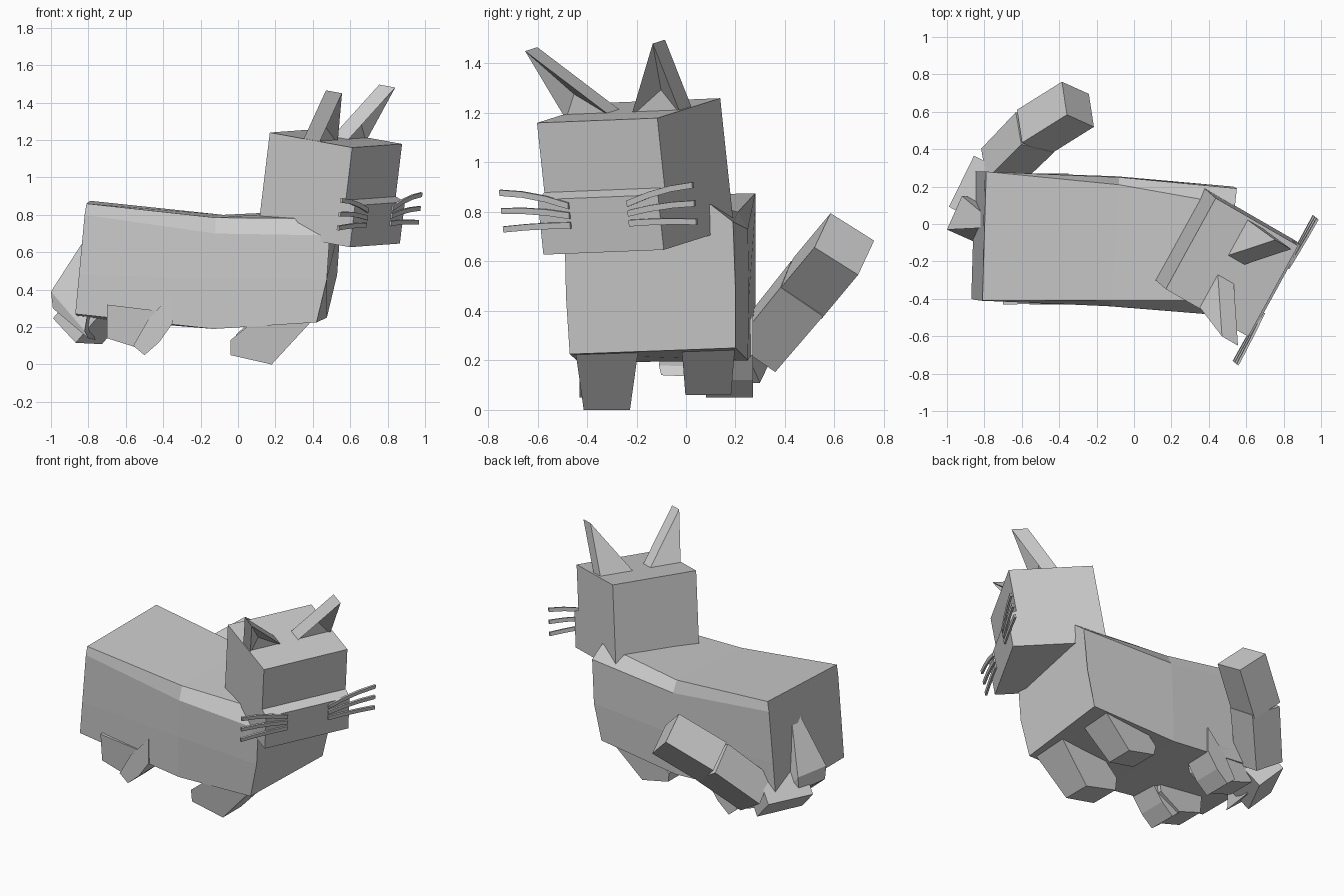
import bpy, bmesh
from mathutils import Vector as V

if "Cube" in bpy.data.objects:
    bpy.data.objects.remove(bpy.data.objects["Cube"])

fur = bpy.data.materials.new("grey fur")
fur.diffuse_color = (0.6, 0.6, 0.6, 1)
fur.use_nodes = True
fur.node_tree.nodes["Principled BSDF"].inputs["Base Color"].default_value = fur.diffuse_color


def finish(name, bm):
    bmesh.ops.recalc_face_normals(bm, faces=bm.faces)
    me = bpy.data.meshes.new(name)
    bm.to_mesh(me)
    bm.free()
    ob = bpy.data.objects.new(name, me)
    me.materials.append(fur)
    bpy.context.collection.objects.link(ob)
    return ob


def loft(name, rings):
    """Skin a list of equal-length point rings and cap both ends."""
    bm = bmesh.new()
    vs = [[bm.verts.new(p) for p in r] for r in rings]
    n = len(vs[0])
    for a, b in zip(vs, vs[1:]):
        for i in range(n):
            j = (i + 1) % n
            bm.faces.new((a[i], a[j], b[j], b[i]))
    bm.faces.new(vs[0])
    bm.faces.new(vs[-1])
    return finish(name, bm)


# body: rear, middle and chest sections (-y side up and over to +y side)
rear = [(-.87, -.40, .27), (-.85, -.405, .48), (-.82, -.41, .80), (-.81, -.41, .86),
        (-.79, .28, .875), (-.80, .28, .81), (-.83, .28, .48), (-.85, .28, .25)]
mid = [(-.13, -.43, .19), (-.13, -.44, .46), (-.12, -.44, .70), (-.12, -.41, .785),
       (-.08, .21, .80), (-.08, .25, .73), (-.09, .255, .46), (-.10, .25, .20)]
chest = [(.42, -.47, .225), (.475, -.485, .455), (.49, -.49, .69), (.47, -.41, .78),
         (.54, .10, .83), (.55, .19, .76), (.53, .20, .48), (.475, .20, .25)]
loft("body", [rear, mid, chest])

# head frame: forward, left and up directions of the turned, nodding head
O = V((.17, -.348, 1.24))
F = V((.856, -.494, -.156)).normalized()
L = V((.48, .875, .035)).normalized()
U = F.cross(L).normalized()


def head_pt(f, l, u):
    return O + F * f + L * l + U * u


# head with protruding muzzle
W = .555
profile = [(0, 0), (.515, 0), (.515, -.285), (.575, -.305), (.575, -.53), (0, -.53)]
loft("head", [[head_pt(f, l, u) for f, u in profile] for l in (0, W)])


# ears: leaning wedges with a hollowed front
def ear(name, inner, outer, tip, tip_u):
    bm = bmesh.new()
    back, front = [[bm.verts.new(head_pt(*p)) for p in
                    ((.20 + d, inner, -.02), (.20 + d, outer, -.02), (.345 + d, tip, tip_u))]
                   for d in (0, .10)]
    bm.faces.new(back)
    for i in range(3):
        j = (i + 1) % 3
        bm.faces.new((back[i], back[j], front[j], front[i]))
    hollow = bm.verts.new(sum((v.co for v in front), V()) / 3 - F * .05)
    for i in range(3):
        bm.faces.new((front[i], front[(i + 1) % 3], hollow))
    finish(name, bm)


ear("right_ear", .225, .01, -.06, .285)
ear("left_ear", .31, .54, .53, .295)

# whiskers: three curved strips on each cheek
for side, s in (("right", -1), ("left", 1)):
    for k, (b, t) in enumerate(((-.335, -.27), (-.375, -.345), (-.415, -.42))):
        rings = []
        for e in (0, .33, .67, 1):
            l = W / 2 + s * (.135 + .31 * e)
            u = b + (t - b) * e + .02 * e * (1 - e) * 4 * (.6 - .2 * k)
            h = .013 - .001 * e
            rings.append([head_pt(f, l, u + d) for f, d in
                          ((.572, -h), (.585, -h), (.585, h), (.572, h))])
        loft(f"{side}_whisker_{k + 1}", rings)


# legs: side profiles in x and z, stretched across y
def slab(name, prof, y0, y1, pinch=0):
    zs = max(z for x, z in prof)
    loft(name, [[(x, y + s * pinch * (zs - z), z) for x, z in prof]
                for y, s in ((y0, 1), (y1, -1))])


slab("right_front_leg", [(.42, .26), (.18, .0), (-.04, .05), (-.04, .13), (.12, .26)], -.45, -.19, .14)
slab("left_front_leg", [(.42, .28), (.19, .06), (-.0, .10), (-.01, .16), (.12, .28)], -.02, .20, .08)
thigh = [(-.70, .32), (-.70, .14), (-.54, .09), (-.39, .17), (-.37, .28)]
foot = [(-.56, .10), (-.50, .05), (-.42, .12), (-.35, .22), (-.35, .38), (-.48, .24)]
for side, y0, y1 in (("right", -.43, -.20), ("left", .04, .27)):
    slab(f"{side}_back_leg", thigh, y0, y1, .1)
    out = -.02 if side == "right" else .02
    slab(f"{side}_back_foot", foot, y0 + .02 + out, y1 - .02 + out)


# tail: square blocks curling down from the rump, round and up
def block(name, p, q, r0, r1):
    p, q = V(p), V(q)
    t = (q - p).normalized()
    a = V((.01, -.095, .055))
    a = (a - t * a.dot(t)).normalized()
    b = t.cross(a)
    loft(name, [[c + (a * i + b * j) * r for i, j in ((-1, -1), (1, -1), (1, 1), (-1, 1))]
                for c, r in ((p, r0), (q, r1))])


loft("tail_base", [[(-.80, -.02, .70), (-.80, .05, .70), (-.74, .05, .62), (-.74, -.02, .62)],
                   [(-1.0, -.03, .39), (-.92, .15, .36), (-.78, .13, .17), (-.82, -.11, .18)],
                   [(-.99, -.03, .30), (-.92, .14, .27), (-.76, .13, .13), (-.80, -.10, .14)]])
block("tail_block_1", (-.87, .03, .25), (-.73, .30, .25), .095, .10)
block("tail_block_2", (-.72, .30, .26), (-.53, .49, .49), .10, .105)
block("tail_block_3", (-.54, .49, .49), (-.30, .64, .67), .105, .105)
